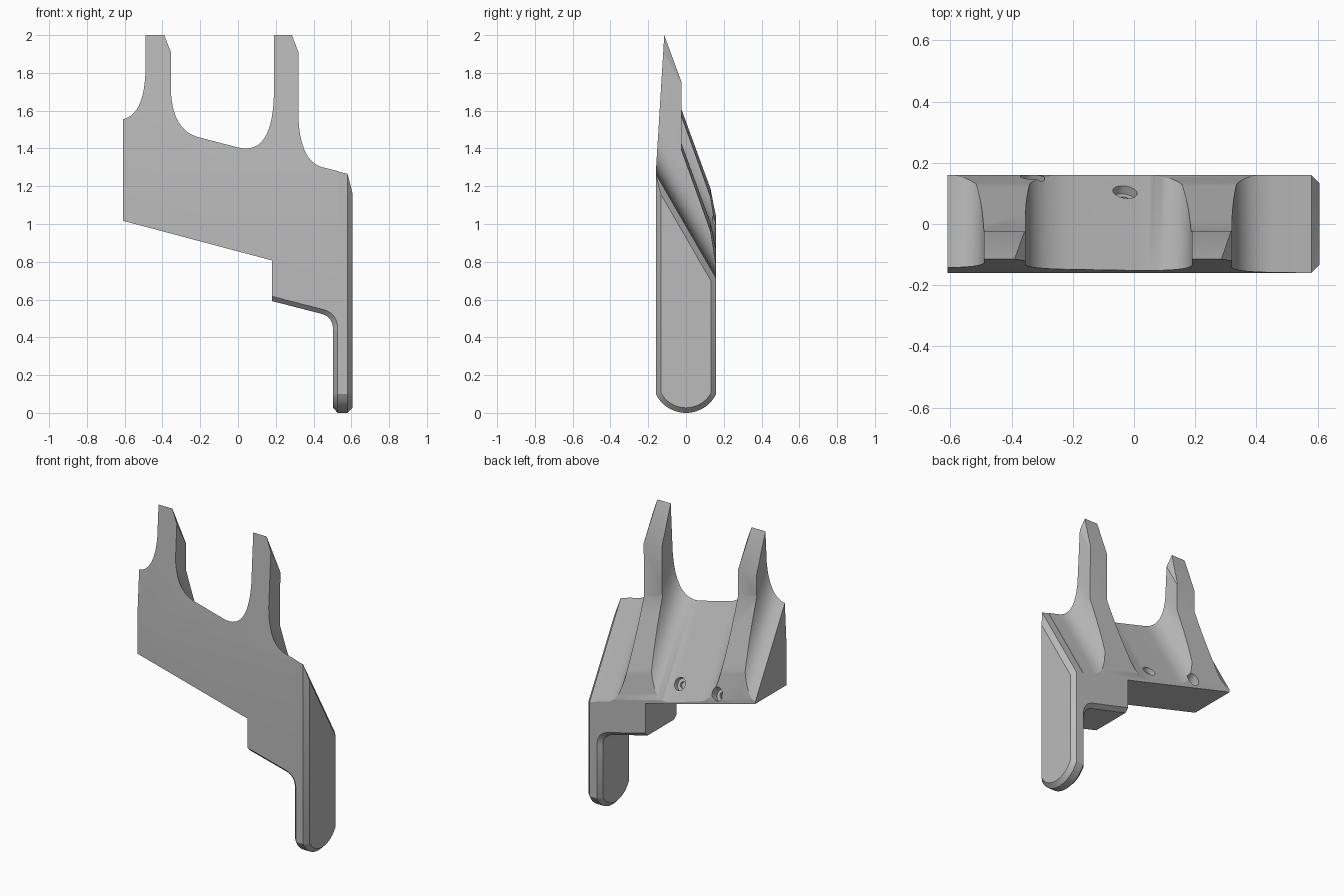
import bpy
import bmesh
import math
from mathutils import Vector

if "Cube" in bpy.data.objects:
    bpy.data.objects.remove(bpy.data.objects["Cube"], do_unlink=True)

grey = bpy.data.materials.new("plain_grey")
grey.use_nodes = True
COLOUR = (0.5, 0.5, 0.5, 1)
grey.diffuse_color = COLOUR
grey.node_tree.nodes["Principled BSDF"].inputs["Base Color"].default_value = COLOUR

HALF = 0.16     # half depth of the bracket
TILT = 0.266    # fall of the underside towards +x
SLOPE = 1.73    # fall of the upper surface towards the back


def loft(name, rings):
    """Closed solid through matching rings of points."""
    bm = bmesh.new()
    loops = [[bm.verts.new(p) for p in ring] for ring in rings]
    for a, b in zip(loops, loops[1:]):
        for i in range(len(a)):
            j = (i + 1) % len(a)
            bm.faces.new((a[i], a[j], b[j], b[i]))
    bm.faces.new(loops[0])
    bm.faces.new(loops[-1])
    bmesh.ops.recalc_face_normals(bm, faces=bm.faces)
    mesh = bpy.data.meshes.new(name)
    bm.to_mesh(mesh)
    bm.free()
    mesh.materials.append(grey)
    obj = bpy.data.objects.new(name, mesh)
    bpy.context.collection.objects.link(obj)
    return obj


def activate(obj):
    bpy.ops.object.select_all(action='DESELECT')
    obj.select_set(True)
    bpy.context.view_layer.objects.active = obj


def combine(obj, tool, operation):
    mod = obj.modifiers.new("cut", 'BOOLEAN')
    mod.operation = operation
    mod.solver = 'EXACT'
    mod.object = tool
    activate(obj)
    bpy.ops.object.modifier_apply(modifier=mod.name)
    bpy.data.objects.remove(tool, do_unlink=True)


def fillet(p0, corner, p1, steps=14):
    """Rounded corner from p0 to p1."""
    a, b, c = Vector(p0), Vector(corner), Vector(p1)
    ts = [i / steps for i in range(steps + 1)]
    return [tuple(a * (1 - t) ** 2 + b * 2 * t * (1 - t) + c * t * t) for t in ts]


# Fork outline: two prongs with rounded roots, swept down the back slope
outline = fillet((-0.61, 1.555), (-0.5, 1.575), (-0.49, 1.8))
outline += [(-0.49, 2.25), (-0.355, 1.91)]
outline += fillet((-0.355, 1.7), (-0.345, 1.49), (-0.2, 1.457))
outline += fillet((0.0, 1.405), (0.18, 1.36), (0.19, 1.68))
outline += [(0.19, 2.25), (0.32, 1.91)]
outline += fillet((0.32, 1.56), (0.33, 1.33), (0.45, 1.3))
outline += [(0.53, 1.28)]
# allow for the backward lean of the front face
outline = [(x, z + 0.107 * max(0, z - 1.27)) for x, z in outline]
outline += [(0.53, -1), (-0.61, -1)]
body = loft("fork_body", [[(x, y, z - SLOPE * (y + HALF)) for x, z in outline]
                          for y in (-0.3, 0.3)])

# Side limits: rib backs and underside (tilted), front face and prong tips (level)
ribs = [(-0.25, 0.855), (0.16, 0.855), (0.16, 0.88), (0.13, 1.05),
        (-0.025, 1.48), (-0.02, 2.6), (-0.25, 2.6)]
tips = [(-HALF, 0), (-HALF, 1.27), (-0.115, 2), (HALF, 1.25), (HALF, 0)]
for name, profile, tilt in (("rib_limit", ribs, TILT), ("tip_limit", tips, 0)):
    limit = loft(name, [[(x, y, z - tilt * x) for y, z in profile] for x in (-0.8, 0.8)])
    combine(body, limit, 'INTERSECT')

# Stepped screw holes square to the sloped surface
normal = Vector((0.25, SLOPE, 1)).normalized()
for x, y in ((-0.03, 0.1), (-0.335, 0.13)):
    seat = Vector((x, y, 1.41 - 0.25 * x - SLOPE * (y + HALF)))
    for radius, depth in ((0.04, 0.025), (0.02, 0.04)):
        height = 0.12
        bpy.ops.mesh.primitive_cylinder_add(
            vertices=32, radius=radius, depth=height,
            location=seat + normal * (height / 2 - depth),
            rotation=normal.to_track_quat('Z', 'Y').to_euler())
        combine(body, bpy.context.object, 'DIFFERENCE')


# Step block under the fork, with chamfered lower edges
def block_ring(y, inset):
    low = [(0.18, 0.592 + inset)]
    low += fillet((0.44, 0.525 + inset), (0.503 + inset, 0.508 + inset),
                  (0.503 + inset, 0.44), 10)
    low += [(0.535, 0.44), (0.535, 0.855 - TILT * 0.535), (0.18, 0.855 - TILT * 0.18)]
    return [(x, y, z) for x, z in low]


block = loft("step_block", [block_ring(y, d) for y, d in
                            ((-HALF, 0.025), (-0.135, 0), (0.135, 0), (HALF, 0.025))])


# Leg: chamfered slab with a rounded foot and a sloped top
def leg_ring(x, inset):
    half, radius, steps = HALF - inset, 0.178 - inset, 24
    ring = []
    for i in range(steps + 1):
        y = half * (2 * i / steps - 1)
        ring.append((x, y, 0.178 - math.sqrt(radius ** 2 - y ** 2)))
    for y in (half, -half):
        ring.append((x, y, 1.41 - 0.25 * x - SLOPE * (y + HALF) - 2 * inset))
    return ring


leg = loft("support_leg", [leg_ring(x, d) for x, d in
                           ((0.503, 0.027), (0.528, 0), (0.58, 0), (0.607, 0.027))])

for obj in (body, block, leg):
    activate(obj)
    bpy.ops.object.shade_smooth_by_angle(angle=math.radians(25))
